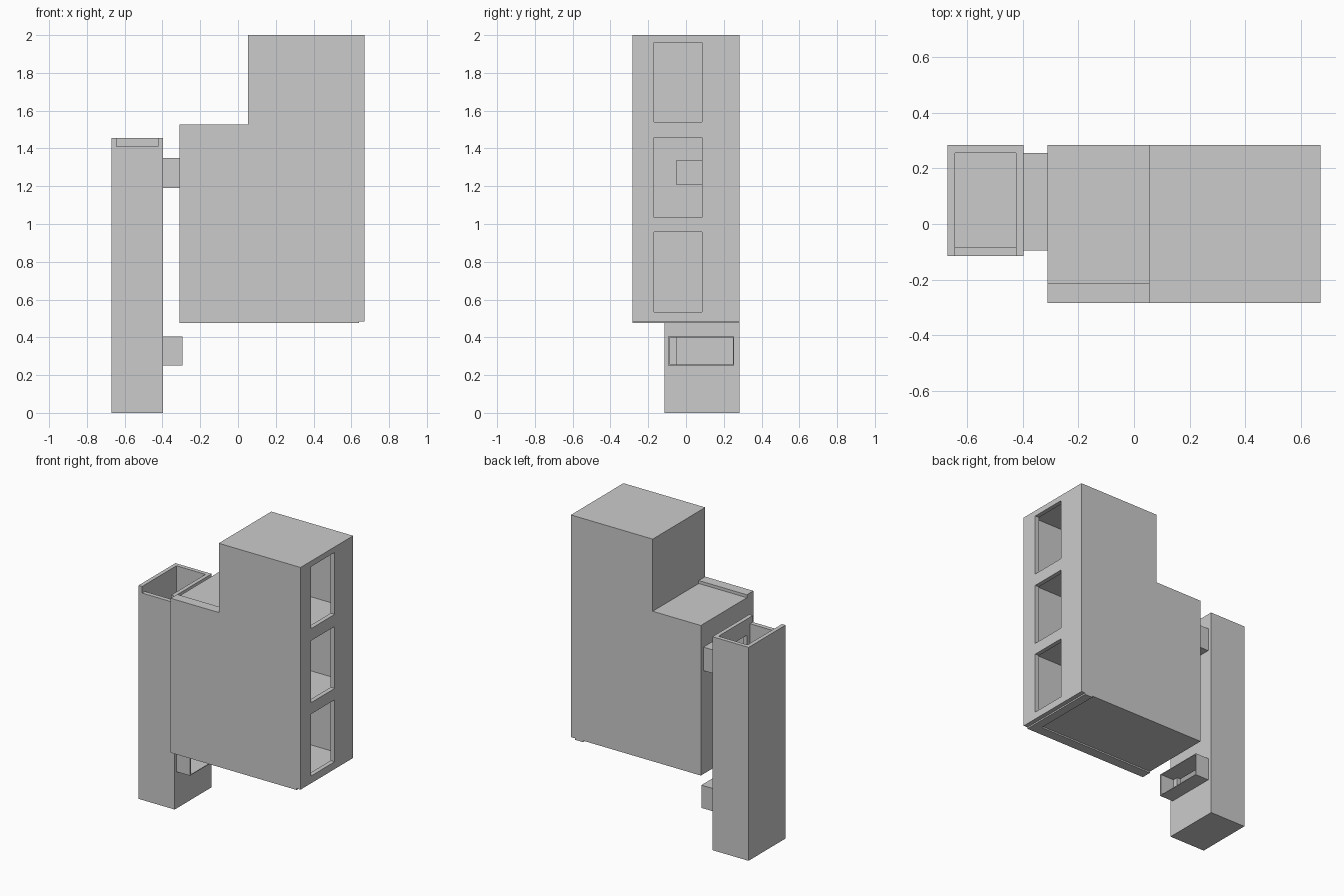
import bpy, bmesh

if "Cube" in bpy.data.objects:
    bpy.data.objects.remove(bpy.data.objects["Cube"])


def prism(name, profile, y0, y1):
    """Extrude an (x, z) profile from y0 to y1."""
    bm = bmesh.new()
    face = bm.faces.new([bm.verts.new((x, y0, z)) for x, z in profile])
    ext = bmesh.ops.extrude_face_region(bm, geom=[face])
    verts = [v for v in ext["geom"] if isinstance(v, bmesh.types.BMVert)]
    bmesh.ops.translate(bm, verts=verts, vec=(0, y1 - y0, 0))
    bmesh.ops.recalc_face_normals(bm, faces=bm.faces)
    mesh = bpy.data.meshes.new(name)
    bm.to_mesh(mesh)
    bm.free()
    ob = bpy.data.objects.new(name, mesh)
    bpy.context.collection.objects.link(ob)
    return ob


def box(name, x, y, z):
    return prism(name, [(x[0], z[0]), (x[1], z[0]), (x[1], z[1]), (x[0], z[1])], *y)


def cut(ob, *ranges):
    """Subtract a box from ob and bake the result."""
    cutter = box("cutter", *ranges)
    cutter.hide_render = True
    mod = ob.modifiers.new("cut", "BOOLEAN")
    mod.operation, mod.solver, mod.object = "DIFFERENCE", "EXACT", cutter
    dg = bpy.context.evaluated_depsgraph_get()
    mesh = bpy.data.meshes.new_from_object(ob.evaluated_get(dg))
    ob.modifiers.clear()
    ob.data = mesh
    bpy.data.objects.remove(cutter)


# Stepped main block with three hollow storeys
block = prism("main_block", [(-.31, .485), (.67, .485), (.67, 2), (.053, 2),
                             (.053, 1.508), (-.31, 1.508)], -.283, .283)
storeys = [(-.28, .505, .985, .535), (-.28, 1.01, 1.485, 1.035), (.083, 1.515, 1.975, 1.54)]
for x0, floor, ceiling, sill in storeys:
    cut(block, (x0, .64), (-.213, .255), (floor, ceiling))
    cut(block, (.6, .75), (-.17, .085), (sill, sill + .422))

# Doorway from the middle storey into the upper passage
cut(block, (-.4, -.2), (-.05, .25), (1.21, 1.335))

# Raised front edge on the terrace and the shallow underside strips
box("terrace_parapet", (-.31, .053), (-.283, -.213), (1.508, 1.528))
box("front_base_strip", (-.31, .64), (-.283, -.213), (.475, .485))
box("side_base_strip", (.58, .64), (-.213, .283), (.475, .485))

# Open-topped shaft with a lowered front edge
shaft = box("shaft", (-.67, -.397), (-.115, .283), (0, 1.455))
cut(shaft, (-.643, -.424), (-.085, .255), (.03, 1.6))
cut(shaft, (-.643, -.424), (-.2, -.04), (1.41, 1.6))

# Passages leaving the shaft, with matching doorways
for name, z0, z1, x1 in (("lower_passage", .25, .405, -.295),
                         ("upper_passage", 1.19, 1.35, -.31)):
    cut(shaft, (-.5, -.3), (-.05, .25), (z0 + .005, z1 - .005))
    passage = box(name, (-.397, x1), (-.095, .255), (z0, z1))
    cut(passage, (-.45, -.2), (-.085, .25), (z0 + .005, z1 - .005))
